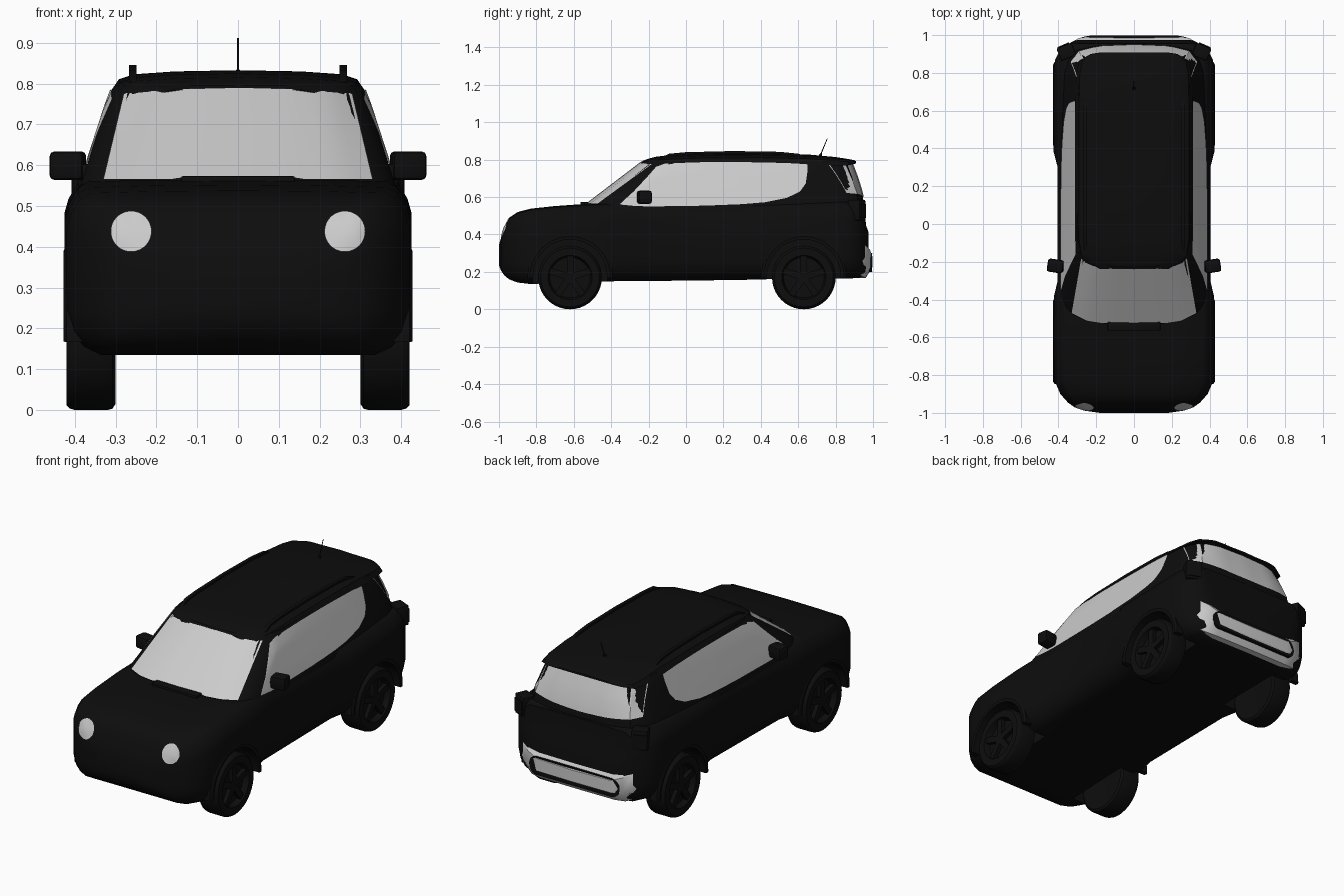
import bpy, bmesh, math
from mathutils import Vector, Matrix
from mathutils.bvhtree import BVHTree

if "Cube" in bpy.data.objects:
    bpy.data.objects.remove(bpy.data.objects["Cube"])

black = bpy.data.materials.new("black_paint")
black.diffuse_color = (0.004, 0.004, 0.004, 1)
black.use_nodes = True
black.node_tree.nodes["Principled BSDF"].inputs["Base Color"].default_value = black.diffuse_color


def finish(name, bm, mat=black):
    bmesh.ops.recalc_face_normals(bm, faces=bm.faces)
    me = bpy.data.meshes.new(name)
    bm.to_mesh(me)
    ob = bpy.data.objects.new(name, me)
    bpy.context.collection.objects.link(ob)
    if mat:
        me.materials.append(mat)
    return ob


def loft_bm(rings):
    """Skin closed rings of points and cap both ends."""
    bm = bmesh.new()
    vs = [[bm.verts.new(p) for p in r] for r in rings]
    n = len(vs[0])
    for a, b in zip(vs, vs[1:]):
        for i in range(n):
            j = (i + 1) % n
            bm.faces.new((a[i], a[j], b[j], b[i]))
    bm.faces.new(vs[0])
    bm.faces.new(vs[-1])
    bmesh.ops.recalc_face_normals(bm, faces=bm.faces)
    return bm


def loft(name, rings, mat=black):
    return finish(name, loft_bm(rings), mat)


def mirrored(half):
    """Half ring starting and ending on x = 0 -> full ring."""
    return half + [(-x, y, z) for x, y, z in half[-2:0:-1]]


def box(name, loc, size, rot=0, bevel=0.0, mat=black):
    bm = bmesh.new()
    bmesh.ops.create_cube(bm, size=1, matrix=Matrix.Translation(loc)
                          @ Matrix.Rotation(rot, 4, 'Z') @ Matrix.Diagonal((*size, 1)))
    if bevel:
        bmesh.ops.bevel(bm, geom=bm.edges[:], offset=bevel, segments=2,
                        affect='EDGES', profile=0.5)
    return finish(name, bm, mat)


def patch(name, tree, pairs, axis, sign, rows=6, mat=None):
    """Thin panel laid on a surface: pairs of 2D points (low, high) projected along an axis."""
    d = Vector((-sign, 0, 0)) if axis == 'x' else Vector((0, -sign, 0))
    bm = bmesh.new()
    cols = []
    for lo, hi in pairs:
        col = []
        for r in range(rows + 1):
            a, z = Vector(lo).lerp(Vector(hi), r / rows)
            o = Vector((0, a, z)) if axis == 'x' else Vector((a, 0, z))
            o -= d * 3
            hit = tree.ray_cast(o, d)[0] or tree.find_nearest(o)[0]
            col.append(bm.verts.new(hit - d * 0.005))
        cols.append(col)
    for a, b in zip(cols, cols[1:]):
        for i in range(rows):
            bm.faces.new((a[i], b[i], b[i + 1], a[i + 1]))
    ob = finish(name, bm, mat)
    for p in ob.data.polygons:
        if p.normal.dot(d) > 0:
            p.flip()
    return ob


# Lower body: stations along the length (y, bottom, top, half width)
stations = [(-1.0, .235, .345, .18), (-.988, .205, .385, .265), (-.97, .18, .44, .315),
            (-.945, .16, .49, .35), (-.90, .143, .52, .39), (-.83, .135, .538, .42),
            (-.7, .14, .552, .425), (-.5, .148, .566, .425), (-.38, .15, .57, .423),
            (-.30, .15, .57, .404), (.30, .157, .57, .404), (.38, .16, .57, .425),
            (.8, .165, .58, .425), (.87, .165, .58, .418), (.92, .167, .578, .392),
            (.955, .18, .565, .345), (.962, .19, .45, .33), (.975, .2, .415, .3)]
section = [(0, 0), (.8, 0), (.9, .05), (.97, .14), (1, .27), (1, .77), (.978, .85),
           (.92, .95), (.86, .985), (.5, .995), (0, 1)]
body_bm = loft_bm([mirrored([(w * fx, y, zb + (zt - zb) * fz) for fx, fz in section])
                   for y, zb, zt, w in stations])
body_tree = BVHTree.FromBMesh(body_bm)
body = finish("lower_body", body_bm)

# Cabin: horizontal rings (z, front y, rear y, half width)
rings = []
for z, yf, yr, w in [(.48, -.60, .95, .395), (.56, -.537, .952, .383), (.62, -.458, .942, .364),
                     (.70, -.353, .918, .338), (.78, -.248, .888, .312), (.795, -.228, .88, .303)]:
    rings.append(mirrored([
        (0, yf, z), (.35 * w, yf + .004, z), (.65 * w, yf + .022, z), (.86 * w, yf + .06, z),
        (.94 * w, yf + .095, z), (w, yf + .16, z), (w, .2, z), (.99 * w, .55, z),
        (.97 * w, yr - .15, z), (.92 * w, yr - .085, z), (.8 * w, yr - .03, z),
        (.5 * w, yr - .006, z), (0, yr, z)]))
cabin_bm = loft_bm(rings)
cabin_tree = BVHTree.FromBMesh(cabin_bm)
finish("cabin", cabin_bm)

# Roof with rear spoiler (y, crown height, half width, thickness)
loft("roof", [mirrored([(0, y, zc), (.5 * w, y, zc - .003), (.82 * w, y, zc - .2 * t),
                        (.94 * w, y, zc - .45 * t), (w, y, zc - t), (0, y, zc - t)])
              for y, zc, w, t in [(-.237, .79, .2, .03), (-.205, .804, .265, .04),
                                  (-.16, .816, .297, .045), (-.08, .825, .309, .05),
                                  (.1, .832, .311, .05), (.4, .833, .311, .05),
                                  (.65, .828, .309, .05), (.8, .814, .305, .045),
                                  (.865, .804, .29, .035), (.9, .797, .23, .02),
                                  (.908, .792, .18, .012)]])

# Windows
ks = [i / 8 for i in range(-8, 9)]
patch("windshield", cabin_tree, [((.33 * k, .566 + .006 * (abs(k) < .4)),
                                  (.28 * k, .79 - .014 * k * k)) for k in ks], 'y', -1)
patch("rear_window", cabin_tree, [((.335 * k, .60 + .022 * k * k),
                                   (.3 * k, .782 - .006 * k * k)) for k in ks], 'y', 1)
side_window = [(-.35, .56, .566), (-.28, .553, .63), (-.21, .55, .705), (-.16, .55, .762),
               (-.11, .551, .78), (.1, .554, .787), (.3, .562, .787), (.42, .572, .785),
               (.54, .596, .782), (.61, .63, .778), (.64, .672, .776), (.65, .74, .775)]
for s, side in ((1, "right"), (-1, "left")):
    patch(side + "_side_window", cabin_tree,
          [((y, a), (y, b)) for y, a, b in side_window], 'x', s)

# Wheel profile: (radius, x)
tyre = [(.001, .31), (.1, .305), (.155, .30), (.167, .308), (.17, .32), (.17, .40), (.166, .413),
        (.157, .421), (.118, .421), (.108, .39), (.001, .39)]
cutters = []
for s, side in ((1, "right"), (-1, "left")):
    for yc, end in ((-.62, "front"), (.63, "rear")):
        n = 40
        ang = [2 * math.pi * i / n for i in range(n)]
        loft(f"{end}_{side}_wheel", [[(s * x, yc + r * math.cos(a), .17 + r * math.sin(a))
                                     for a in ang] for r, x in tyre])
        # Wheel spokes
        bm = bmesh.new()
        for i in range(5):
            bmesh.ops.create_cube(bm, size=1, matrix=Matrix.Translation((s * .4, yc, .17))
                                  @ Matrix.Rotation(i * math.tau / 5, 4, 'X')
                                  @ Matrix.Translation((0, 0, .057))
                                  @ Matrix.Diagonal((.025, .035, .114, 1)))
        finish(f"{end}_{side}_spokes", bm)
        # Wheel well cutter
        c = loft("wheel_well_cutter", [[(s * x, yc + .2 * math.cos(a), .175 + .2 * math.sin(a))
                                        for a in ang] for x in (.26, .6)])
        c.hide_render = True
        cutters.append(c)
        # Arch trim around the wheel opening
        arc = [math.radians(-2 + 184 * i / 16) for i in range(17)]
        loft(f"{end}_{side}_arch", [[(s * x, yc + r * math.cos(a), .175 + r * math.sin(a))
                                    for r, x in ((.198, .38), (.198, .426), (.215, .428),
                                                 (.228, .42), (.228, .38))] for a in arc])

    # Headlight disc
    t = [math.pi * (i + .02) / 20.8 for i in range(21)]
    patch(side + "_headlight", body_tree,
          [((s * .262 + .05 * math.cos(a), .438 - .05 * math.sin(a)),
            (s * .262 + .05 * math.cos(a), .438 + .05 * math.sin(a))) for a in t], 'y', -1)

    # Tail light: dark housing with pale lens
    rot = -s * .4
    box(side + "_taillight_housing", (s * .358, .912, .53), (.085, .07, .11), rot, .006)
    box(side + "_taillight_lens", (s * .361, .914, .526), (.066, .076, .075), rot)

    # Mirror with arm
    box(side + "_mirror", (s * .417, -.222, .599), (.084, .07, .07), s * .15, .012)
    box(side + "_mirror_arm", (s * .375, -.235, .585), (.06, .04, .035), 0, .006)

    # Roof rail
    rail = [(-.14, .805), (-.09, .832), (0, .84), (.25, .846), (.5, .842), (.6, .832), (.66, .81)]
    loft(side + "_roof_rail", [[(s * (.258 + dx), y, z + dz) for dx, dz in
                                ((-.009, -.012), (.009, -.012), (.009, 0), (-.009, 0))]
                               for y, z in rail])

# Cut the wheel wells
bpy.context.view_layer.objects.active = body
for c in cutters:
    m = body.modifiers.new("well", 'BOOLEAN')
    m.operation, m.object, m.solver = 'DIFFERENCE', c, 'EXACT'
    bpy.ops.object.modifier_apply(modifier=m.name)
    bpy.data.objects.remove(c)

# Rear bumper: pale curved bar with dark inset (x, face y, low z, high z)
bar = [(.375, .925, .22, .37), (.34, .958, .19, .375), (.29, .985, .172, .35),
       (.23, .994, .168, .325), (0, .996, .168, .32)]
bar += [(-x, y, a, b) for x, y, a, b in bar[-2::-1]]
loft("rear_bumper", [[(x, y - .07, a), (x, y - .035, a), (x, y, a + .055), (x, y, b - .035),
                      (x, y - .025, b), (x, y - .07, b)] for x, y, a, b in bar], None)
inset = [(.5 * math.pi * i / 6) for i in range(7)]
half = [(.235 + .045 * math.sin(a), .25 + .05 * math.cos(a)) for a in inset]
half += [(x, .5 - z) for x, z in half[::-1][1:]]
outline = half + [(-x, z) for x, z in half[::-1]]
loft("bumper_inset", [[(x, y - max(0, abs(x) - .22) * .2, z) for x, z in outline]
                      for y in (.95, 1.0)])

# Number plate recess ledge and front bumper lip
box("tailgate_ledge", (0, .955, .4), (.5, .04, .04), 0, .008)
box("cowl", (0, -.54, .562), (.28, .05, .024), 0, .006)

# Antenna
a, b = Vector((0, .715, .815)), Vector((0, .755, .912))
loft("antenna", [[(p.x + r * math.cos(t), p.y + r * math.sin(t), p.z)
                  for t in [i * math.pi / 4 for i in range(8)]]
                 for p, r in ((a, .012), (a.lerp(b, .15), .006), (a.lerp(b, .2), .003), (b, .002))])

# Smooth shading with crisp edges
for ob in bpy.data.objects:
    ob.select_set(ob.type == 'MESH')
bpy.ops.object.shade_smooth_by_angle(angle=math.radians(32))
